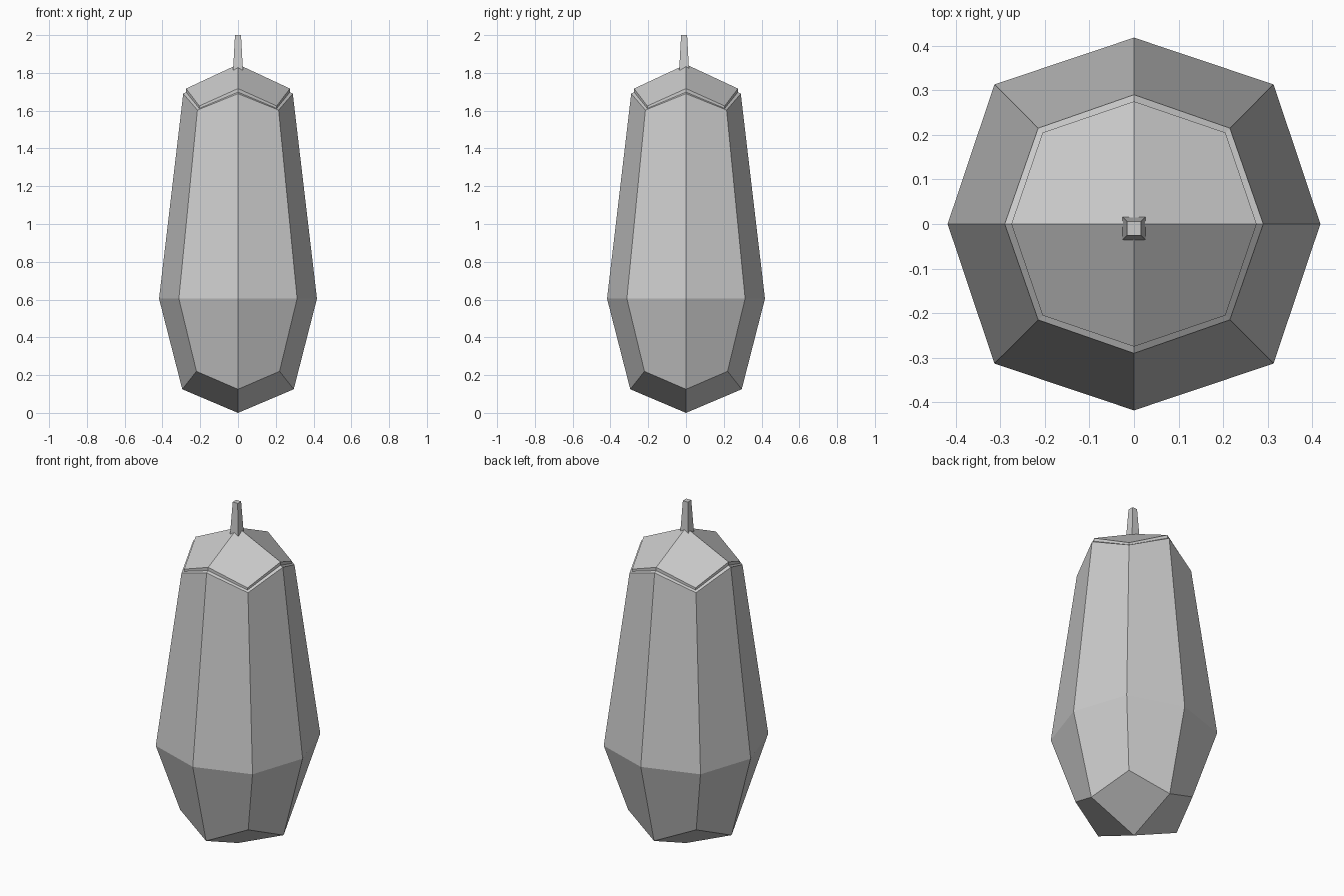
import bpy, bmesh
from math import cos, sin, pi

cube = bpy.data.objects.get("Cube")
if cube:
    bpy.data.objects.remove(cube)

grey = bpy.data.materials.new("plain grey")
grey.use_nodes = True
colour = (0.6, 0.6, 0.6, 1)
grey.diffuse_color = colour
grey.node_tree.nodes["Principled BSDF"].inputs["Base Color"].default_value = colour


def ring(bm, axis_r, axis_z, diag_c, diag_z):
    """Eight points, alternating side points and corner points."""
    pts = []
    for i in range(8):
        a = i * pi / 4
        r, z = (diag_c * 2 ** 0.5, diag_z) if i % 2 else (axis_r, axis_z)
        pts.append(bm.verts.new((r * cos(a), r * sin(a), z)))
    return pts


def finish(bm, name):
    bmesh.ops.recalc_face_normals(bm, faces=bm.faces)
    mesh = bpy.data.meshes.new(name)
    bm.to_mesh(mesh)
    bm.free()
    mesh.materials.append(grey)
    obj = bpy.data.objects.new(name, mesh)
    bpy.context.collection.objects.link(obj)
    return obj


# Faceted body with a stepped cap, lofted from bottom to top
bm = bmesh.new()
rings = [ring(bm, *r) for r in (
    (0.295, 0.125, 0.22, 0.22),     # bottom edge
    (0.418, 0.605, 0.313, 0.605),   # widest belt
    (0.29, 1.69, 0.215, 1.603),     # shoulder
    (0.275, 1.698, 0.205, 1.612),   # inset ledge
    (0.275, 1.717, 0.205, 1.625),   # raised cap edge
)]
for low, high in zip(rings, rings[1:]):
    for i in range(8):
        j = (i + 1) % 8
        bm.faces.new((low[i], low[j], high[j], high[i]))
# Four kite faces close each end
for pts, z in ((rings[0], 0), (rings[-1], 1.845)):
    tip = bm.verts.new((0, 0, z))
    for i in range(0, 8, 2):
        bm.faces.new((tip, pts[i], pts[i + 1], pts[(i + 2) % 8]))
finish(bm, "body")

# Tapered square stem, sunk into the cap
bm = bmesh.new()
bmesh.ops.create_cube(bm, size=1)
for v in bm.verts:
    top = v.co.z > 0
    half = 0.016 if top else 0.026
    v.co = (half * (1 if v.co.x > 0 else -1),
            half * (1 if v.co.y > 0 else -1) - 0.01,
            2 if top else 1.815)
finish(bm, "stem")
